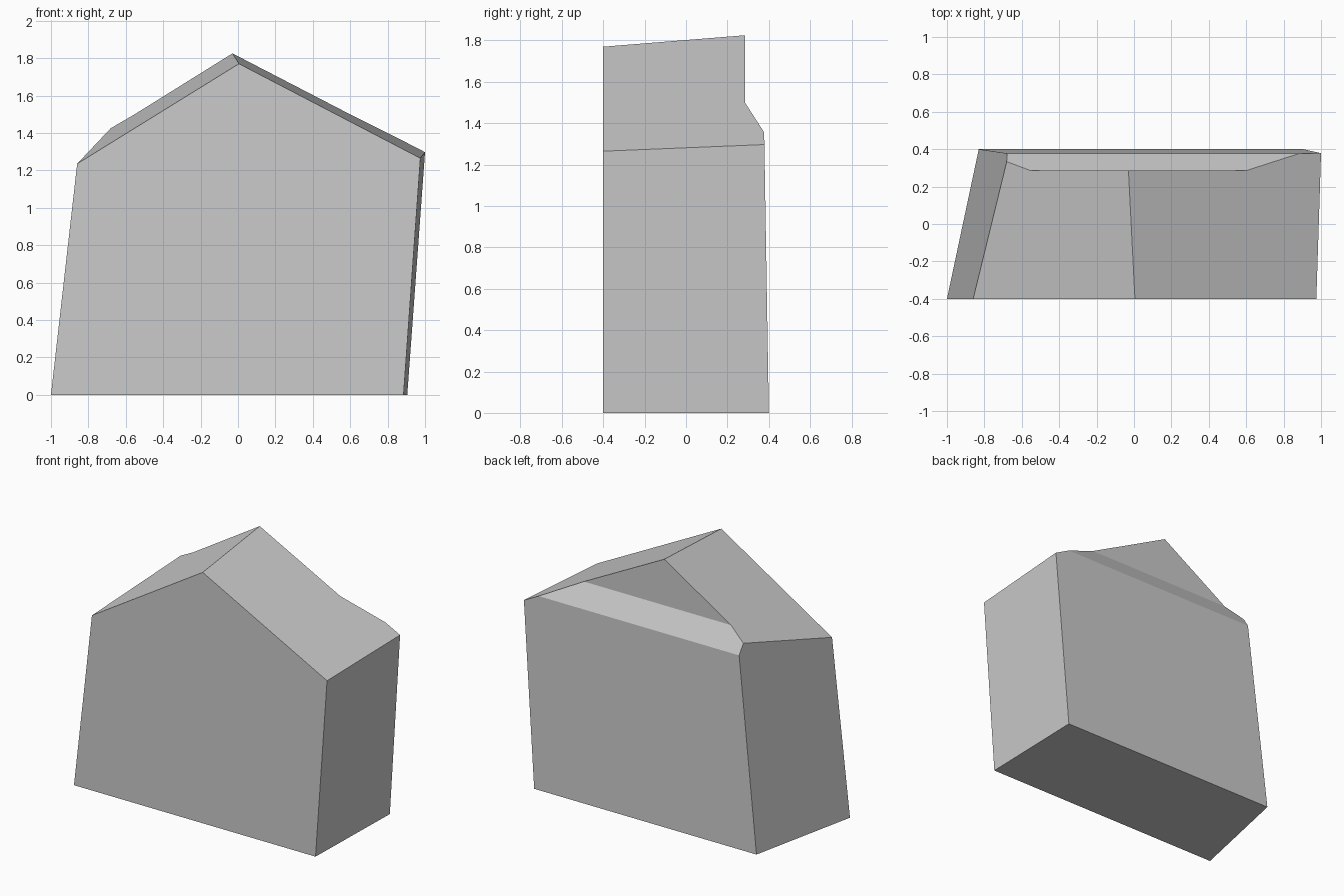
import bpy
import bmesh

old_cube = bpy.data.objects.get("Cube")
if old_cube:
    bpy.data.objects.remove(old_cube, do_unlink=True)


def make_material(name, colour):
    mat = bpy.data.materials.new(name)
    mat.use_nodes = True
    mat.diffuse_color = colour
    for node in mat.node_tree.nodes:
        if node.type == "BSDF_PRINCIPLED":
            node.inputs["Base Color"].default_value = colour
    return mat


def loft(name, start, end):
    """Closed solid between two matching outlines."""
    bm = bmesh.new()
    first = [bm.verts.new(p) for p in start]
    last = [bm.verts.new(p) for p in end]
    bm.faces.new(first)
    bm.faces.new(last[::-1])
    count = len(first)
    for i in range(count):
        j = (i + 1) % count
        bm.faces.new((first[j], first[i], last[i], last[j]))
    bmesh.ops.recalc_face_normals(bm, faces=bm.faces)
    mesh = bpy.data.meshes.new(name)
    bm.to_mesh(mesh)
    bm.free()
    obj = bpy.data.objects.new(name, mesh)
    bpy.context.collection.objects.link(obj)
    return obj


# Five-sided block: upright front outline, slightly leaning back outline
front_outline = [(-1, 0), (0.885, 0), (0.975, 1.265), (0.005, 1.77), (-0.86, 1.235)]
back_outline = [(-0.83, 0), (0.905, 0), (1, 1.297), (-0.034, 1.832), (-0.67, 1.436)]
block = loft(
    "stone_block",
    [(x, -0.4, z) for x, z in front_outline],
    [(x, 0.4 - 0.0165 * z, z) for x, z in back_outline],
)

# Wedge that cuts the sloping ledge and upright step from the upper back
ledge_profile = [(0.285, 1.5), (0.285, 2.2), (0.6, 2.2), (0.6, 1.01)]
cutter = loft(
    "ledge_cutter",
    [(-2, y, z) for y, z in ledge_profile],
    [(2, y, z) for y, z in ledge_profile],
)
cutter.hide_render = True

cut = block.modifiers.new("Ledge", "BOOLEAN")
cut.operation = "DIFFERENCE"
cut.solver = "EXACT"
cut.object = cutter

# Bake the cut and discard the helper
graph = bpy.context.evaluated_depsgraph_get()
block.data = bpy.data.meshes.new_from_object(block.evaluated_get(graph))
block.modifiers.clear()
bpy.data.objects.remove(cutter, do_unlink=True)

# Plain flat grey stone
block.data.materials.clear()
block.data.materials.append(make_material("stone_grey", (0.6, 0.6, 0.6, 1)))
for face in block.data.polygons:
    face.use_smooth = False
    face.material_index = 0
